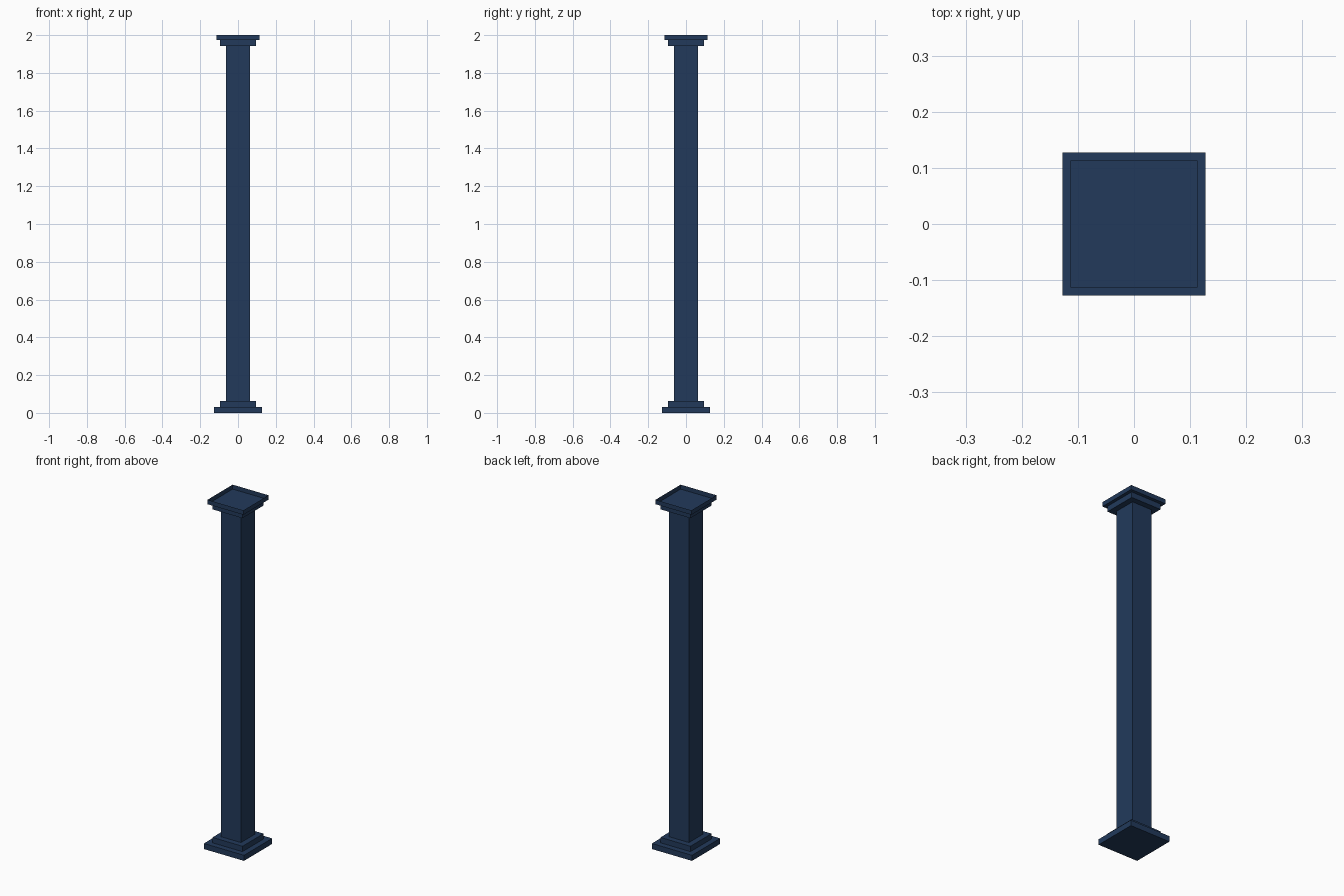
import bpy, bmesh

if "Cube" in bpy.data.objects:
    bpy.data.objects.remove(bpy.data.objects["Cube"])

navy = bpy.data.materials.new("navy blue")
navy.diffuse_color = (0.016, 0.042, 0.105, 1)
navy.use_nodes = True
navy.node_tree.nodes["Principled BSDF"].inputs["Base Color"].default_value = navy.diffuse_color


def block(name, half, z0, z1, open_top=False):
    """Square block; optionally an open tray without its top face."""
    bm = bmesh.new()
    bmesh.ops.create_cube(bm, size=1)
    for v in bm.verts:
        v.co.x *= 2 * half
        v.co.y *= 2 * half
        v.co.z = z1 if v.co.z > 0 else z0
    if open_top:
        bm.normal_update()
        bmesh.ops.delete(bm, geom=[f for f in bm.faces if f.normal.z > 0.5], context='FACES_ONLY')
    me = bpy.data.meshes.new(name)
    bm.to_mesh(me)
    bm.free()
    me.materials.append(navy)
    ob = bpy.data.objects.new(name, me)
    bpy.context.collection.objects.link(ob)


# Stepped base, shaft, and stepped capital with an open tray on top
block("base_plinth", 0.127, 0.0, 0.032)
block("base_step", 0.095, 0.032, 0.063)
block("shaft", 0.0625, 0.063, 1.943)
block("capital_step", 0.095, 1.943, 1.9745)
block("capital_tray", 0.1135, 1.9745, 2.0, open_top=True)
